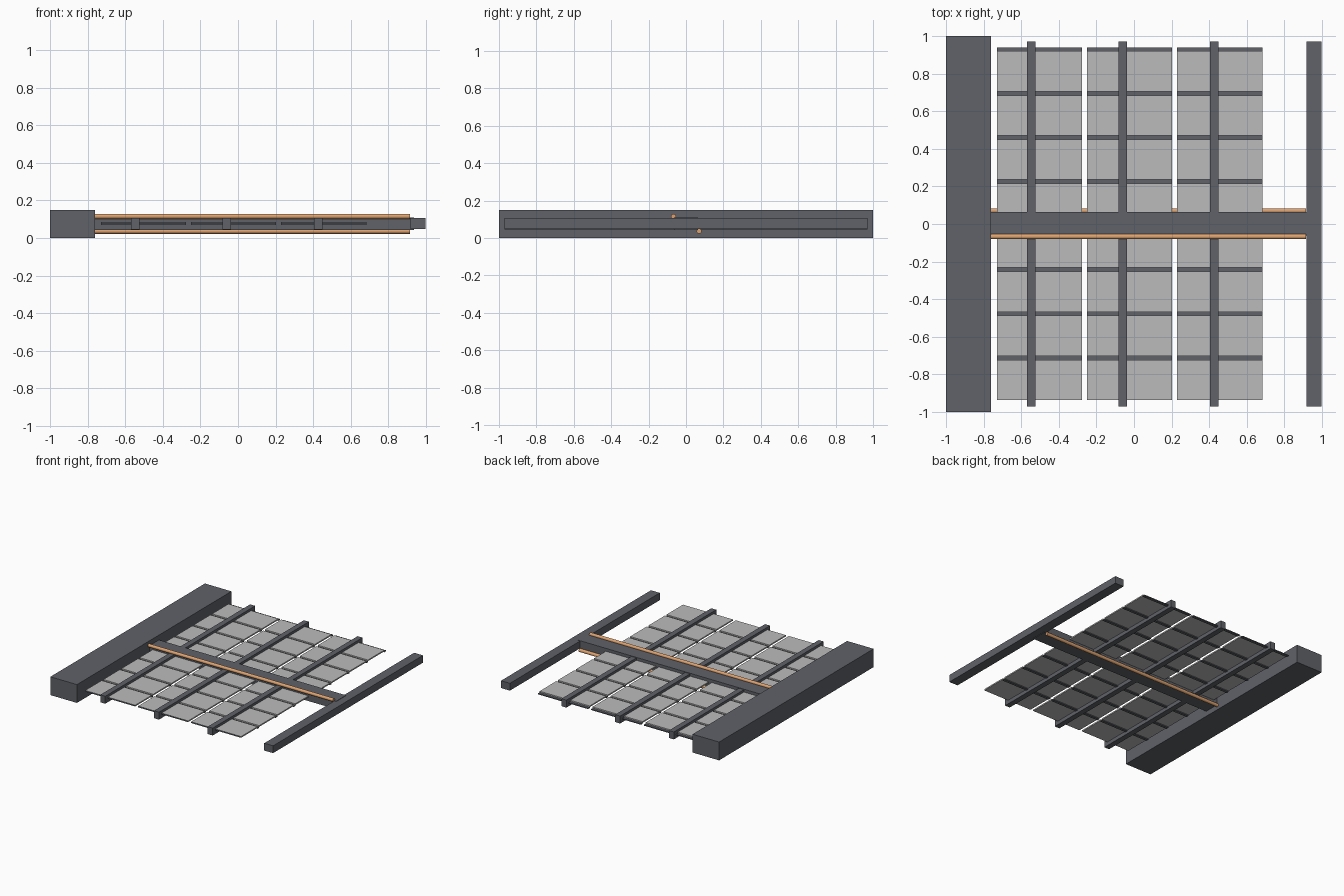
import bpy, math

old = bpy.data.objects.get("Cube")
if old:
    bpy.data.objects.remove(old, do_unlink=True)


def material(name, rgb):
    m = bpy.data.materials.new(name)
    m.use_nodes = True
    m.diffuse_color = (*rgb, 1)
    m.node_tree.nodes["Principled BSDF"].inputs["Base Color"].default_value = (*rgb, 1)
    return m


steel = material("dark_steel", (0.115, 0.122, 0.14))
silver = material("light_grey", (0.5, 0.5, 0.5))
copper = material("copper", (0.72, 0.36, 0.16))


def box(name, x, y, z, mat):
    """Box from (min, max) pairs on each axis."""
    bpy.ops.mesh.primitive_cube_add(size=1)
    ob = bpy.context.object
    ob.name = name
    for v in ob.data.vertices:
        v.co = [lo + (c + 0.5) * (hi - lo) for c, (lo, hi) in zip(v.co, (x, y, z))]
    ob.data.materials.append(mat)
    return ob


def pipe(name, y, z):
    start, end = -0.76, 0.915
    bpy.ops.mesh.primitive_cylinder_add(
        vertices=16, radius=0.0135, depth=end - start,
        location=((start + end) / 2, y, z), rotation=(0, math.pi / 2, 0))
    ob = bpy.context.object
    ob.name = name
    ob.data.materials.append(copper)
    bpy.ops.object.shade_smooth_by_angle()


# Main frame: large header, central spine, end rail
box("header_beam", (-1, -0.76), (-1, 1), (0, 0.15), steel)
box("spine", (-0.76, 0.935), (-0.063, 0.063), (0.043, 0.11), steel)
box("end_rail", (0.917, 0.997), (-0.97, 0.97), (0.047, 0.107), steel)

# Pipes along opposite corners of the spine
pipe("upper_pipe", -0.067, 0.115)
pipe("lower_pipe", 0.07, 0.036)

# Three panel bays, each with a cross beam, slats and recessed battens
pitch, gap, top = 0.2345, 0.021, 0.94
for bay in range(3):
    left = -0.73 + 0.48 * bay
    span = (left, left + 0.453)
    beam = -0.569 + 0.487 * bay
    box(f"cross_beam_{bay + 1}", (beam, beam + 0.045), (-0.97, 0.97), (0.045, 0.106), steel)
    for row in range(8):
        edge = top - pitch * row
        box(f"batten_{bay + 1}_{row + 1}", span, (edge - gap - 0.002, edge), (0.068, 0.076), steel)
        slat = box(f"slat_{bay + 1}_{row + 1}", span, (edge - pitch, edge - gap), (0.0755, 0.086), silver)
        # Dark trim on the front end of the bay
        if row == 7:
            slat.data.materials.append(steel)
            for f in slat.data.polygons:
                f.material_index = int(f.normal.y < -0.5)
